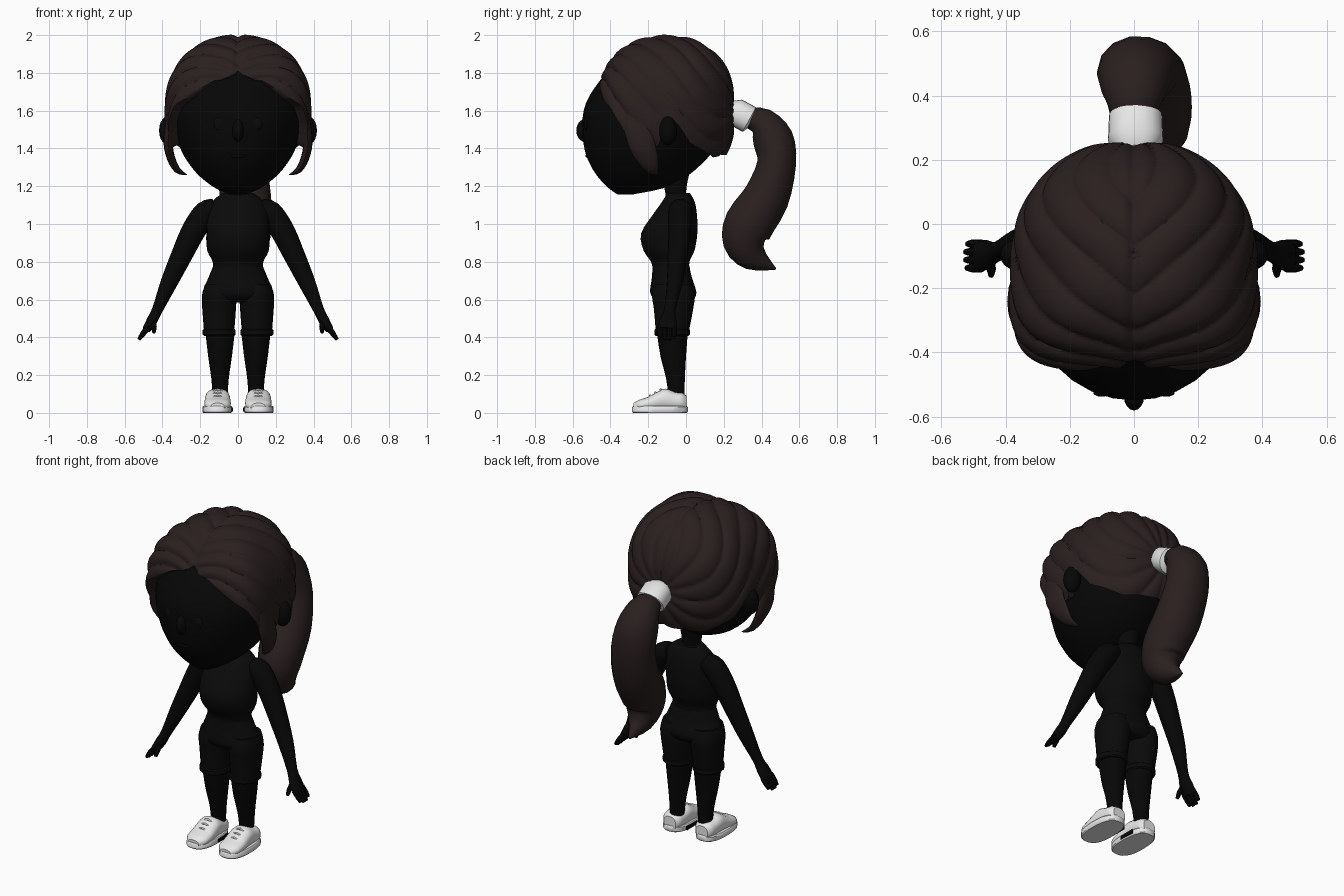
import bpy, bmesh, math
from mathutils import Vector

if "Cube" in bpy.data.objects:
    bpy.data.objects.remove(bpy.data.objects["Cube"])


def material(name, r, g, b):
    m = bpy.data.materials.new(name)
    m.diffuse_color = (r, g, b, 1)
    m.use_nodes = True
    m.node_tree.nodes["Principled BSDF"].inputs["Base Color"].default_value = m.diffuse_color
    return m


SKIN = material("black skin", .002, .002, .002)
CLOTH = material("black cloth", .003, .003, .003)
HAIR = material("dark brown hair", .023, .0138, .0138)
WHITE = material("white", .8, .8, .8)


def finish(name, bm, mat, mirror=False, angle=40):
    bmesh.ops.remove_doubles(bm, verts=bm.verts, dist=1e-5)
    bmesh.ops.recalc_face_normals(bm, faces=bm.faces)
    me = bpy.data.meshes.new(name)
    bm.to_mesh(me)
    bm.free()
    me.materials.append(mat)
    ob = bpy.data.objects.new(name, me)
    bpy.context.collection.objects.link(ob)
    bpy.ops.object.select_all(action='DESELECT')
    ob.select_set(True)
    bpy.context.view_layer.objects.active = ob
    bpy.ops.object.shade_smooth_by_angle(angle=math.radians(angle))
    if mirror:
        ob.modifiers.new("mirror", 'MIRROR').use_clip = False
    return ob


def smooth_path(pts, steps):
    """Catmull-Rom through tuples of any length."""
    out = []
    for i in range(len(pts) - 1):
        p0, p1, p2, p3 = pts[max(i - 1, 0)], pts[i], pts[i + 1], pts[min(i + 2, len(pts) - 1)]
        for k in range(steps):
            t = k / steps
            out.append(tuple(b + .5 * t * (c - a + t * (2 * a - 5 * b + 4 * c - d + t * (3 * (b - c) + d - a)))
                             for a, b, c, d in zip(p0, p1, p2, p3)))
    return out + [pts[-1]]


def tube(name, pts, mat, ref=(1, 0, 0), axis=None, n=20, steps=3, mirror=False, power=2):
    """Skin elliptical rings (x, y, z, radius along ref, other radius) along a path."""
    pts = smooth_path(pts, steps)
    pos = [Vector(p[:3]) for p in pts]
    bm = bmesh.new()
    rings = []
    for i, p in enumerate(pts):
        t = Vector(axis) if axis else pos[min(i + 1, len(pos) - 1)] - pos[max(i - 1, 0)]
        t.normalize()
        u = Vector(ref)
        u = (u - t * u.dot(t)).normalized()
        w = t.cross(u)
        ring = []
        for k in range(n):
            c, s = math.cos(2 * math.pi * k / n), math.sin(2 * math.pi * k / n)
            q = (abs(c) ** power + abs(s) ** power) ** (-1 / power)
            ring.append(bm.verts.new(pos[i] + u * c * q * max(p[3], .001) + w * s * q * max(p[4], .001)))
        rings.append(ring)
    for a, b in zip(rings, rings[1:]):
        for k in range(n):
            bm.faces.new((a[k], a[(k + 1) % n], b[(k + 1) % n], b[k]))
    bm.faces.new(rings[0])
    bm.faces.new(rings[-1])
    return finish(name, bm, mat, mirror)


def stack(name, rows, mat, cx=0, **kw):
    """Horizontal rings from rows of (z, half width, front y, back y)."""
    pts = [(cx, (f + b) / 2, z, w, (b - f) / 2) for z, w, f, b in rows]
    return tube(name, pts, mat, axis=(0, 0, 1), **kw)


def ball(name, loc, size, mat, mirror=False):
    bm = bmesh.new()
    bmesh.ops.create_uvsphere(bm, u_segments=16, v_segments=10, radius=1)
    for v in bm.verts:
        v.co = Vector(a * b + c for a, b, c in zip(v.co, size, loc))
    return finish(name, bm, mat, mirror)


# Head and face
stack("head", [(1.155, .04, -.36, -.29), (1.19, .12, -.41, -.12), (1.25, .2, -.467, 0),
               (1.32, .26, -.51, .085), (1.4, .305, -.538, .15), (1.52, .343, -.55, .18),
               (1.64, .345, -.53, .2), (1.76, .31, -.455, .18), (1.86, .24, -.36, .12),
               (1.93, .1, -.25, 0)], SKIN, n=32)
ball("nose", (0, -.535, 1.495), (.032, .046, .06), SKIN)
ball("eye", (.1, -.526, 1.53), (.027, .012, .035), CLOTH, True)
ball("mouth", (0, -.52, 1.36), (.045, .012, .01), SKIN)
ball("ear", (.368, -.095, 1.495), (.05, .048, .078), SKIN, True)
stack("neck", [(1.08, .06, -.11, .01), (1.17, .052, -.11, 0), (1.28, .07, -.14, .02)], SKIN)

# Hair cap: border elevation by azimuth (0 front, 180 back), in degrees
LINE = [(0, 33), (8, 27), (20, 23), (38, 9), (48, 3), (56, -9), (64, -27), (82, -29),
        (86, -20), (90, -8), (98, -10), (110, -26), (140, -38), (180, -36)]
CENTRE = Vector((0, -.1, 1.6))


def border(az):
    for (a, e), (b, f) in zip(LINE, LINE[1:]):
        if az <= b:
            return e + (f - e) * (az - a) / (b - a)
    return LINE[-1][1]


def hair_point(az, el):
    az, el = math.radians(az), math.radians(el)
    d = Vector((math.sin(az) * math.cos(el), -math.cos(az) * math.cos(el), math.sin(el)))
    # Boxy swoop at the temples, rounder at the back
    p, ry = (3.8, .37) if d.y < 0 else (2.2, .36)
    rx = .382 - .02 * d.y
    flat = ((abs(d.x) / rx) ** p + (abs(d.y) / ry) ** p) ** (1 / p)
    e = 2.15 + .25 * abs(d.y)
    r = (flat ** e + (abs(d.z) / .4) ** e) ** (-1 / e)
    # Locks sweep from the parting round to the tie at the back
    a = math.atan2(abs(d.x), d.z)
    b = math.acos(max(-1, min(1, d.y)))
    phase = (a + .4 * b * b) * 2.1 + .12 * math.sin(5 * b)
    lock = abs(math.sin(math.pi * phase)) ** .6
    fade = min(1, b / .35)
    part = math.exp(-(d.x / .05) ** 2) if d.z > 0 else 0
    return CENTRE + d * r * (.968 + .042 * lock * fade - .03 * part)


bm = bmesh.new()
AZ, EL = 200, 64
grid = []
for i in range(AZ):
    az = 360 * i / AZ
    half = az if az <= 180 else 360 - az
    low = border(half)
    col = []
    for j in range(EL + 1):
        v = hair_point(az, low + (90 - low) * j / EL)
        if j == 0:
            col.append(bm.verts.new(CENTRE + (v - CENTRE) * .85))
        col.append(bm.verts.new(v if j < EL else (0, -.1, 1.97)))
    grid.append(col)
for i in range(AZ):
    a, b = grid[i], grid[(i + 1) % AZ]
    for j in range(EL + 1):
        bm.faces.new((a[j], b[j], b[j + 1], a[j + 1]))
finish("hair_cap", bm, HAIR, angle=60)

# Loose front locks curling in below the ears
tube("side_lock", [(.35, -.27, 1.58, .075, .03), (.37, -.24, 1.44, .07, .025), (.355, -.205, 1.35, .058, .022),
                   (.32, -.178, 1.285, .034, .017), (.27, -.15, 1.26, .002, .002)],
     HAIR, ref=(0, 1, 0), n=12, mirror=True)

# Ponytail and its band
tube("hair_band", [(.005, .225, 1.612, .06, .045), (.005, .262, 1.593, .086, .074),
                   (.005, .335, 1.553, .083, .074), (.005, .345, 1.548, .06, .05)], WHITE, steps=1, power=2.4)
tube("ponytail", [(0, .32, 1.56, .06, .05), (0, .40, 1.54, .095, .08), (.005, .46, 1.45, .12, .11),
                  (.02, .48, 1.32, .13, .105), (.04, .425, 1.14, .135, .125), (.055, .335, 1.0, .125, .135),
                  (.06, .315, .9, .105, .12), (.055, .365, .82, .07, .075), (.05, .475, .762, .005, .005)],
     HAIR, n=14)

# Torso and arms
stack("top", [(1.165, .08, -.10, .02), (1.12, .135, -.125, .045), (1.05, .16, -.175, .058),
              (.95, .168, -.238, .06), (.86, .163, -.225, .045), (.8, .134, -.185, .018),
              (.75, .135, -.175, .02)], CLOTH, n=28)
stack("shorts_hips", [(.78, .13, -.178, .018), (.72, .155, -.18, .03), (.64, .187, -.19, .055),
                      (.6, .178, -.165, .04), (.585, .14, -.13, .02)], CLOTH, n=28)
tube("arm", [(.12, -.03, 1.085, .055, .05), (.17, -.03, 1.06, .064, .064), (.235, -.035, .965, .06, .064),
             (.30, -.045, .83, .052, .056), (.365, -.06, .69, .042, .045), (.425, -.085, .55, .03, .029),
             (.455, -.095, .49, .045, .028), (.485, -.1, .44, .05, .022)],
     SKIN, ref=(0, 1, 0), n=16, mirror=True)
for k in range(4):
    y = -.062 - .025 * k
    drop = (.012, 0, 0, .008)[k]
    tube(f"finger_{k + 1}", [(.475, y, .455, .014, .016), (.503, y, .42, .014, .015),
                             (.525 - drop / 2, y, .387 + drop, .009, .009)],
         SKIN, ref=(0, 1, 0), n=8, steps=2, mirror=True)
tube("thumb", [(.45, -.11, .49, .016, .016), (.445, -.14, .455, .015, .015), (.445, -.16, .425, .009, .009)],
     SKIN, ref=(0, 1, 0), n=8, steps=2, mirror=True)

# Legs
stack("shorts_leg", [(.68, .075, -.17, .035), (.62, .091, -.18, .047), (.55, .089, -.17, .038),
                     (.43, .08, -.16, .015)], CLOTH, cx=.1, mirror=True)
stack("shorts_cuff", [(.408, .08, -.16, .013), (.415, .087, -.168, .02), (.438, .087, -.168, .02),
                      (.446, .08, -.16, .013)], CLOTH, cx=.1, steps=1, mirror=True)
stack("lower_leg", [(.43, .078, -.155, .01), (.3, .063, -.135, 0), (.18, .046, -.105, -.006),
                    (.06, .038, -.09, -.01)], SKIN, cx=.095, mirror=True)

# Shoes
stack("shoe_sole", [(0, .074, -.28, .005), (.006, .079, -.286, .01), (.03, .079, -.285, .01),
                    (.036, .074, -.28, .005)], WHITE, cx=.11, steps=1, n=28, power=2.6, mirror=True)
upper = [(.003, .04, .09), (-.02, .058, .105), (-.06, .063, .112), (-.11, .066, .128), (-.15, .068, .112),
         (-.2, .07, .085), (-.245, .064, .07), (-.278, .035, .052)]
tube("shoe_upper", [(.108, y, h / 2 + .006, w, h / 2 - .006) for y, w, h in upper], WHITE,
     axis=(0, -1, 0), power=2.5, mirror=True)
for k in range(3):
    y, z = -.13 - .028 * k, .123 - .016 * k
    tube(f"shoe_lace_{k + 1}", [(.068, y, z - .02, .006, .006), (.108, y - .004, z, .007, .007),
                                (.148, y, z - .02, .006, .006)], WHITE, ref=(0, 1, 0), n=6, mirror=True)

# Dark plate on the inner side of each sole
bm = bmesh.new()
bmesh.ops.create_cube(bm, size=1)
for v in bm.verts:
    v.co = Vector((.032 + v.co.x * .009, -.10 + v.co.y * .1, .018 + v.co.z * .022))
finish("sole_plate", bm, CLOTH, True)
